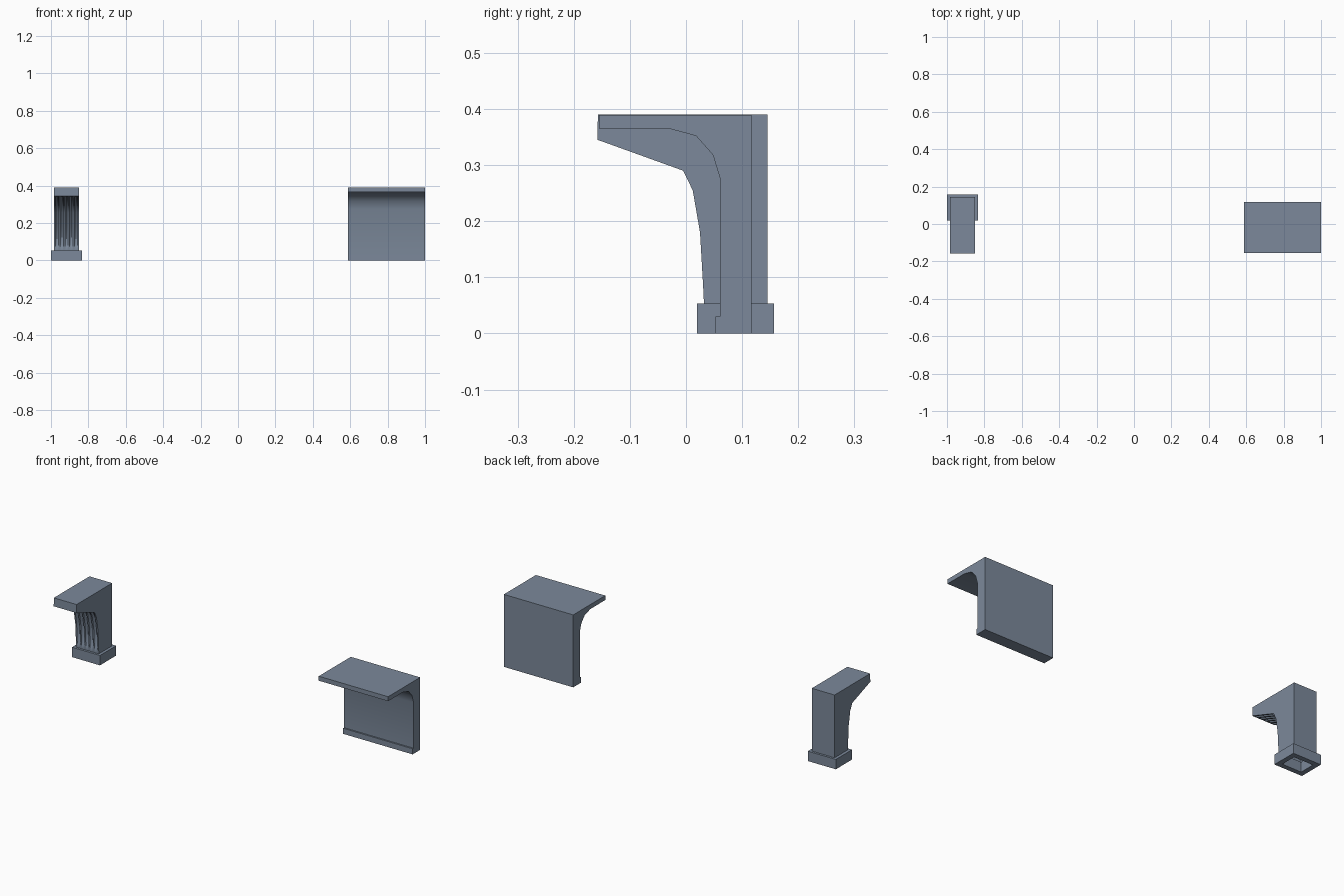
import bpy, bmesh, math
from mathutils import Vector

if "Cube" in bpy.data.objects:
    bpy.data.objects.remove(bpy.data.objects["Cube"])

slate = bpy.data.materials.new("slate_grey")
slate.diffuse_color = (0.20, 0.25, 0.325, 1)
slate.use_nodes = True
slate.node_tree.nodes["Principled BSDF"].inputs["Base Color"].default_value = slate.diffuse_color


def finish(name, bm):
    bmesh.ops.recalc_face_normals(bm, faces=bm.faces)
    mesh = bpy.data.meshes.new(name)
    bm.to_mesh(mesh)
    bm.free()
    mesh.materials.append(slate)
    ob = bpy.data.objects.new(name, mesh)
    bpy.context.collection.objects.link(ob)
    bpy.ops.object.select_all(action='DESELECT')
    ob.select_set(True)
    bpy.context.view_layer.objects.active = ob
    bpy.ops.object.shade_smooth_by_angle(angle=math.radians(48))
    return ob


def loft(bm, rows):
    """Skin a list of equally long point rows; returns the vertex grid."""
    grid = [[bm.verts.new(p) for p in row] for row in rows]
    for a, b in zip(grid, grid[1:]):
        for i in range(len(a) - 1):
            bm.faces.new((a[i], a[i + 1], b[i + 1], b[i]))
    return grid


# Fluted bracket: columns across the front, each flute a shallow hollow
X0, X1, FLUTES = -0.984, -0.849, 5
pitch = (X1 - X0 - 0.008) / FLUTES
columns = [(X0, 0)]
for k in range(FLUTES):
    start = X0 + 0.008 + k * pitch
    for t, d in ((0, 0), (0.18, 0.7), (0.5, 1), (0.82, 0.7), (1, 0)):
        columns.append((start + t * (pitch - 0.008), d))
columns.append((X1, 0))

# Front profile (y, z, flute depth), bottom to tip
front = [(0.032, 0.053, 0), (0.031, 0.075, 0), (0.0305, 0.085, 0.010),
         (0.025, 0.18, 0.012), (0.012, 0.255, 0.012), (-0.005, 0.29, 0.012),
         (-0.145, 0.3405, 0.010), (-0.152, 0.343, 0), (-0.158, 0.345, 0)]
rows = []
for i, (y, z, depth) in enumerate(front):
    a, b = front[max(i - 1, 0)], front[min(i + 1, len(front) - 1)]
    along = Vector((b[0] - a[0], b[1] - a[1])).normalized()
    inward = Vector((along.y, -along.x)) * depth
    rows.append([(x, y + inward.x * d, z + inward.y * d) for x, d in columns])
for y, z in ((-0.157, 0.39), (0.145, 0.39), (0.145, 0.053)):
    rows.append([(x, y, z) for x, d in columns])
bm = bmesh.new()
grid = loft(bm, rows)
for side in (0, -1):
    bm.faces.new([row[side] for row in grid])
finish("fluted_bracket", bm)


# Plinth: square collar, hollow underneath
def ring(inset, z):
    x0, x1, y0, y1 = -1.0 + inset, -0.834 - inset, 0.02 + inset, 0.157 - inset
    return [(x0, y0, z), (x1, y0, z), (x1, y1, z), (x0, y1, z), (x0, y0, z)]


bm = bmesh.new()
loft(bm, [ring(0.026, 0.053), ring(0.0, 0.053), ring(0.0, 0.0),
          ring(0.026, 0.0), ring(0.026, 0.053)])
bmesh.ops.remove_doubles(bm, verts=bm.verts, dist=1e-5)
finish("plinth", bm)

# Coved wall panel with overhanging shelf and bottom lip
profile = [(0.117, 0.0), (0.053, 0.0), (0.053, 0.03), (0.061, 0.03),
           (0.061, 0.275), (0.048, 0.318), (0.018, 0.352), (-0.03, 0.365),
           (-0.155, 0.365), (-0.155, 0.389), (0.117, 0.389)]
bm = bmesh.new()
grid = loft(bm, [[(x, y, z) for x in (0.588, 1.0)]
                 for y, z in profile + profile[:1]])
for side in (0, 1):
    bm.faces.new([row[side] for row in grid[:-1]])
bmesh.ops.remove_doubles(bm, verts=bm.verts, dist=1e-5)
finish("coved_panel", bm)
